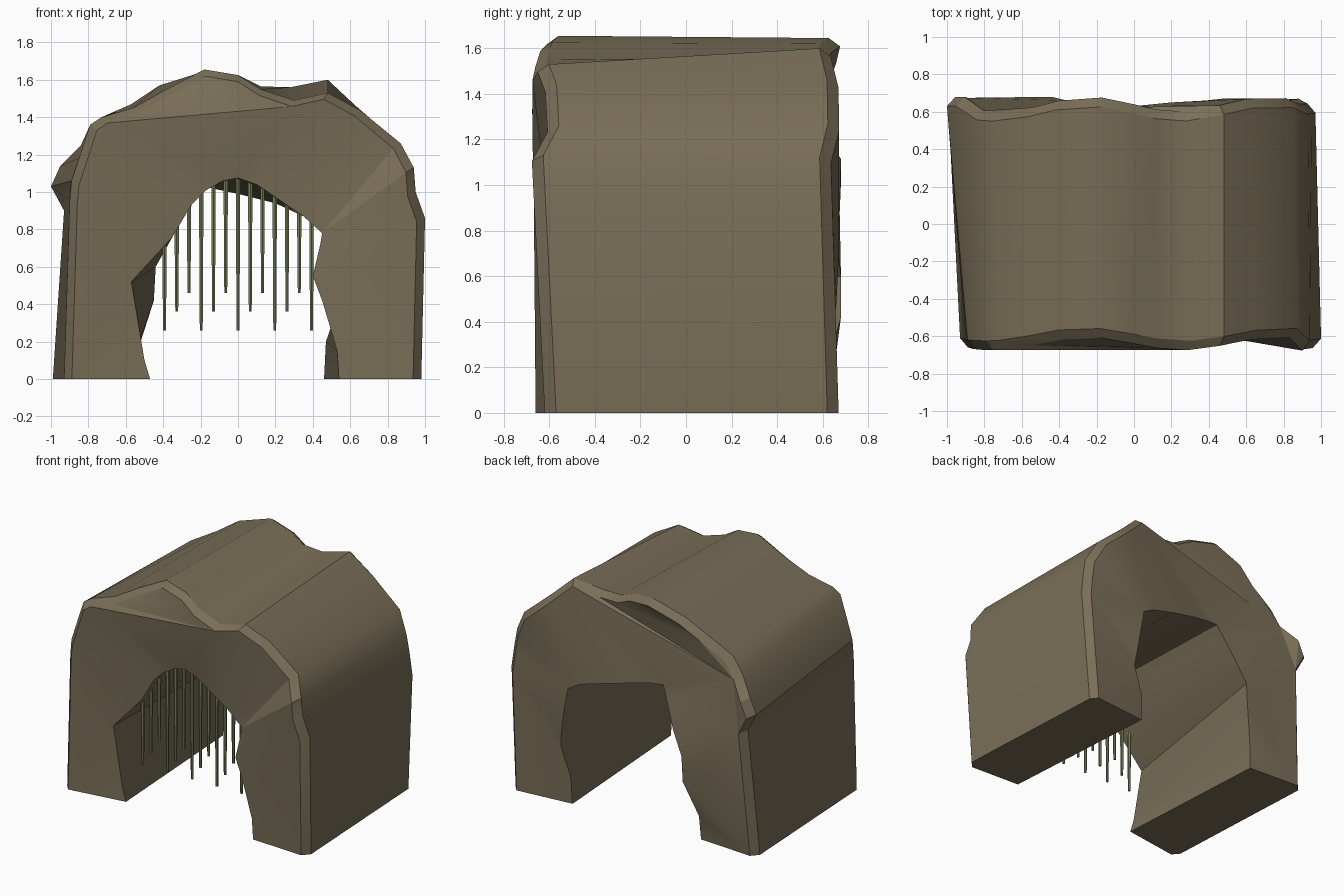
import bpy
import bmesh
import math

default_cube = bpy.data.objects.get("Cube")
if default_cube:
    bpy.data.objects.remove(default_cube, do_unlink=True)


def make_material(name, colour):
    material = bpy.data.materials.new(name)
    material.use_nodes = True
    material.diffuse_color = (*colour, 1)
    material.node_tree.nodes["Principled BSDF"].inputs["Base Color"].default_value = (*colour, 1)
    return material


def make_object(name, mesh_builder, material, smooth_angle):
    mesh_builder.normal_update()
    mesh = bpy.data.meshes.new(name)
    mesh_builder.to_mesh(mesh)
    mesh_builder.free()
    mesh.materials.append(material)
    obj = bpy.data.objects.new(name, mesh)
    bpy.context.collection.objects.link(obj)
    bpy.ops.object.select_all(action='DESELECT')
    obj.select_set(True)
    bpy.context.view_layer.objects.active = obj
    bpy.ops.object.shade_smooth_by_angle(angle=math.radians(smooth_angle))
    return obj


rock = make_material("brown rock", (0.19, 0.155, 0.095))
moss = make_material("moss green", (0.18, 0.22, 0.1))

# Outer outlines (x, z), running over the top from the right foot to the left foot
outer_front = [(-.93, 0), (-.9, .95), (-.89, 1.06), (-.85, 1.18), (-.79, 1.36),
               (-.73, 1.4), (-.56, 1.45), (-.4, 1.54), (-.18, 1.655), (0, 1.625),
               (.12, 1.55), (.3, 1.49), (.48, 1.53), (.65, 1.44), (.87, 1.26),
               (.94, 1.13), (.95, 1), (1, .86), (.98, 0)]
outer_back = [(-.99, 0), (-.93, .9), (-1, 1.03), (-.95, 1.14), (-.84, 1.25),
              (-.76, 1.36), (-.57, 1.47), (-.42, 1.57), (-.18, 1.645), (0, 1.62),
              (.12, 1.565), (.28, 1.56), (.48, 1.6), (.63, 1.46), (.85, 1.27),
              (.93, 1.12), (.95, 1), (.97, .84), (.92, 0)]

# Tunnel outlines, running back from the left foot; the back one is (x, z, y)
inner_front = [(.54, 0), (.53, .15), (.45, .42), (.4, .55), (.44, .72), (.45, .78),
               (.35, .87), (.1, 1.04), (0, 1.075), (-.08, 1.06), (-.17, 1.01),
               (-.25, .93), (-.35, .76), (-.57, .52), (-.52, .22), (-.5, .1), (-.47, 0)]
inner_back = [(.46, 0, .63), (.47, .2, .64), (.54, .4, .65), (.53, .48, .66),
              (.5, .68, .67), (.47, .84, .67), (.38, .89, .66), (.2, .94, .65),
              (0, .99, .63), (-.14, 1.02, .61), (-.24, 1.03, .6), (-.28, .94, .62),
              (-.36, .76, .66), (-.44, .6, .68), (-.45, .42, .68), (-.53, .17, .61),
              (-.54, 0, .6)]


# The outer rims weave in and out along the arch, and settle at the feet
def front_depth(x, z):
    if x < -0.92:
        return -0.66
    if x > 0.92:
        return -0.62 - 0.05 * z
    return -0.64 - 0.035 * math.cos(math.tau * (x - 0.27) / 1.06)


def back_depth(x, z):
    if x < -0.92:
        return 0.625 + 0.055 * min(z, 1)
    if x > 0.91:
        return 0.67 - 0.03 * z
    return 0.64 + 0.04 * math.cos(math.tau * (x + 0.25))


def strip(first, second):
    for i in range(len(first) - 1):
        bm.faces.new((first[i], first[i + 1], second[i + 1], second[i]))


# One end of the arch: chamfered rim, brow above a straight fold, face around the mouth
def arch_end(outline, depth, mouth, fold_start, fold_end):
    chamfer = []
    rim = []
    for x, z in outline:
        y = depth(x, z)
        chamfer.append(bm.verts.new((x, y - math.copysign(0.05, y), z)))
        rim.append(bm.verts.new((x * 0.955, y, z * 0.978)))
    strip(chamfer, rim)
    bm.faces.new(rim[fold_start:fold_end + 1])
    bm.faces.new(rim[:fold_start + 1] + rim[fold_end:] + mouth)
    return chamfer, rim


# Rock arch: two ends joined by the outer shell, the tunnel and the soles of the feet
bm = bmesh.new()
front_mouth = [bm.verts.new((x, -0.6, z)) for x, z in inner_front]
back_mouth = [bm.verts.new((x, y, z)) for x, z, y in inner_back]
front_edge, front_rim = arch_end(outer_front, front_depth, front_mouth, 5, 11)
back_edge, back_rim = arch_end(outer_back, back_depth, back_mouth, 4, 12)
strip(front_edge, back_edge)
strip(front_mouth, back_mouth)
for outer, inner in ((0, -1), (-1, 0)):
    bm.faces.new((front_edge[outer], front_rim[outer], front_mouth[inner],
                  back_mouth[inner], back_rim[outer], back_edge[outer]))
bmesh.ops.recalc_face_normals(bm, faces=bm.faces[:])
bmesh.ops.triangulate(bm, faces=[f for f in bm.faces if len(f.verts) > 4],
                      ngon_method='BEAUTY')
make_object("rock_arch", bm, rock, 25)


# Height of the tunnel roof at the front
def roof_height(x):
    for (right, z_right), (left, z_left) in zip(inner_front[5:], inner_front[6:]):
        if left <= x <= right:
            return z_left + (z_right - z_left) * (x - left) / (right - left)
    return 0.8


# Hanging vines: one tapered strand each, in three repeating lengths
for i in range(13):
    x = (i - 6) * 0.0655
    low = 0.26 + 0.1 * (i % 3)
    high = roof_height(x) + 0.02
    bm = bmesh.new()
    bmesh.ops.create_cone(bm, cap_ends=True, segments=6, radius1=0.009,
                          radius2=0.014, depth=high - low)
    bmesh.ops.translate(bm, verts=bm.verts[:], vec=(x, -0.52, (low + high) / 2))
    make_object(f"hanging_vine_{i + 1}", bm, moss, 40)
